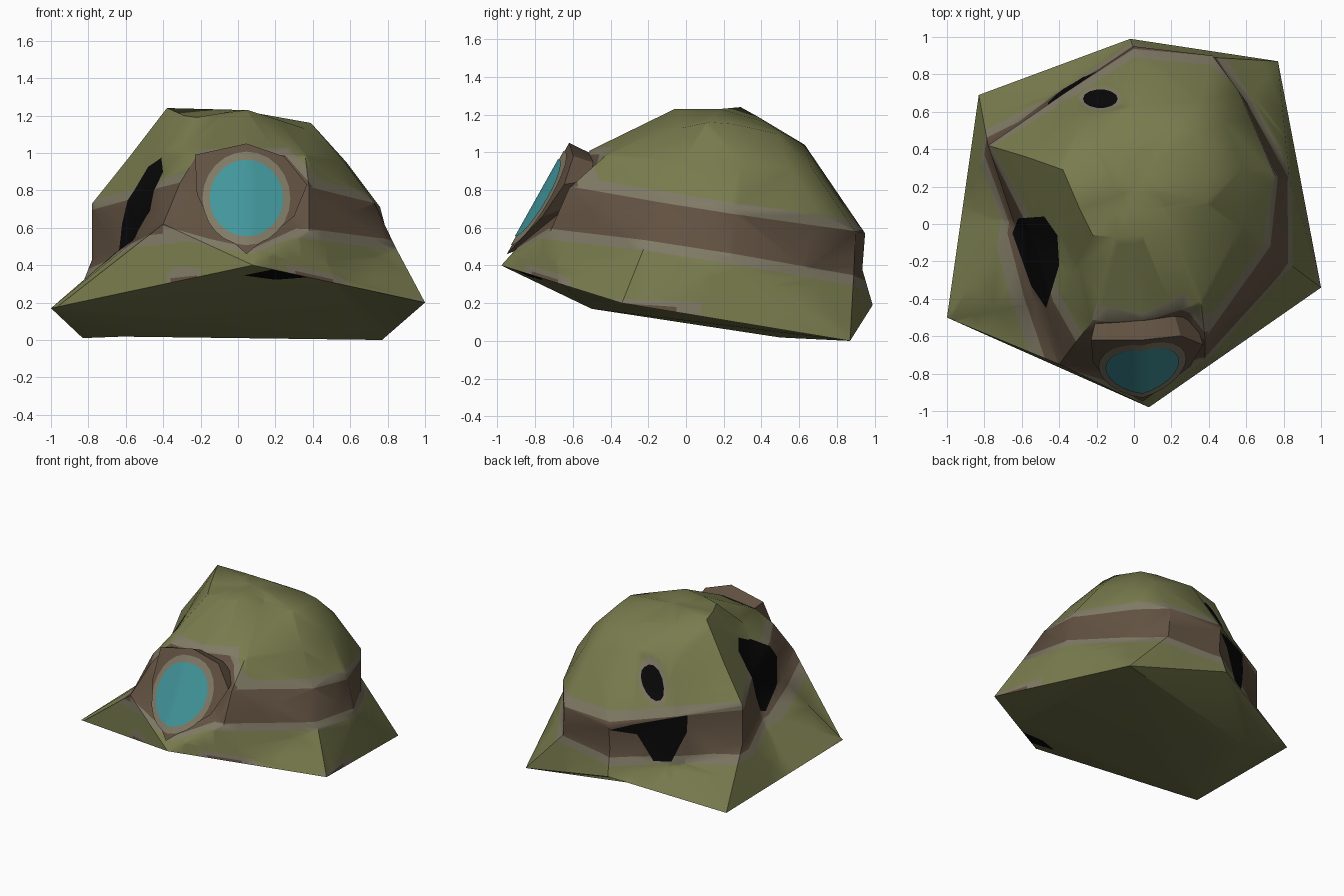
import bpy, bmesh, math
from mathutils import Vector

if "Cube" in bpy.data.objects:
    bpy.data.objects.remove(bpy.data.objects["Cube"])


def material(name, rgb):
    m = bpy.data.materials.new(name)
    m.diffuse_color = [(c / 255 / 12.92 if c < 11 else ((c / 255 + .055) / 1.055) ** 2.4) for c in rgb] + [1]
    m.use_nodes = True
    m.node_tree.nodes["Principled BSDF"].inputs["Base Color"].default_value = m.diffuse_color
    return m


MATS = [material("olive", (121, 124, 78)), material("brown", (97, 81, 65)),
        material("tan", (128, 122, 101)), material("teal", (66, 150, 156)),
        material("black", (8, 8, 8))]
OLIVE, BROWN, TAN, TEAL, BLACK = range(5)


def finish(name, bm, angle=40):
    me = bpy.data.meshes.new(name)
    bm.to_mesh(me)
    bm.free()
    for m in MATS:
        me.materials.append(m)
    ob = bpy.data.objects.new(name, me)
    bpy.context.collection.objects.link(ob)
    bpy.ops.object.select_all(action='DESELECT')
    ob.select_set(True)
    bpy.context.view_layer.objects.active = ob
    bpy.ops.object.shade_smooth_by_angle(angle=math.radians(angle))
    return ob


def cut(bm, faces, co, no):
    """Slice faces by a plane and return all resulting faces."""
    geom = set(faces)
    for f in faces:
        geom.update(f.edges)
        geom.update(f.verts)
    res = bmesh.ops.bisect_plane(bm, geom=list(geom), dist=1e-5, plane_co=co, plane_no=no)
    return list({g for g in res['geom'] if isinstance(g, bmesh.types.BMFace)})


def paint_patch(bm, poly, axis, side, mat, keep=lambda f: True):
    """Cut a convex outline, seen along one axis, into the surface and colour it."""
    a, b = [i for i in range(3) if i != axis]
    bm.normal_update()
    faces = [f for f in bm.faces if f.normal[axis] * side > .03 and keep(f)]
    mid = [sum(p[i] for p in poly) / len(poly) for i in (0, 1)]
    for p, q in zip(poly, poly[1:] + poly[:1]):
        co, no, ctr = Vector(), Vector(), Vector()
        co[a], co[b] = p
        no[a], no[b] = q[1] - p[1], p[0] - q[0]
        ctr[a], ctr[b] = mid
        if no.dot(ctr - co) < 0:
            no.negate()
        faces = [f for f in cut(bm, faces, co, no.normalized())
                 if no.dot(f.calc_center_median() - co) > 0]
    for f in faces:
        f.material_index = mat


def ellipse(cx, cy, rx, ry, n=14):
    return [(cx + rx * math.cos(2 * math.pi * i / n), cy + ry * math.sin(2 * math.pi * i / n)) for i in range(n)]


# Hat body: brim corners, then lower band, upper band and crown rings
corners = [(.08, -.98, .40), (1, -.34, .20), (.77, .87, 0), (-.02, .99, .19), (-.83, .69, .01), (-1, -.5, .17)]
brim = []
for p, q, t in zip(corners, corners[1:] + corners[:1], (.5, .1, .5, .5, .5, .03)):
    brim += [Vector(p), Vector(p).lerp(Vector(q), t)]
lower = [(.08, -.80, .60), (.38, -.72, .58), (.84, -.22, .50), (.83, .25, .44), (.61, .64, .38), (.43, .89, .36),
         (0, .935, .38), (-.42, .70, .27), (-.78, .42, .43), (-.64, 0, .48), (-.53, -.42, .55), (-.40, -.75, .62)]
upper = [(.08, -.62, .80), (.38, -.62, .81), (.73, -.12, .73), (.76, .25, .71), (.56, .71, .68), (.42, .90, .58),
         (0, .95, .57), (-.40, .68, .64), (-.78, .42, .73), (-.55, -.05, .75), (-.44, -.42, .80), (-.31, -.63, .84)]
crown = [(.05, -.51, 1.01), (.36, -.43, .98), (.57, -.02, .95), (.58, .3, .95), (.48, .55, .91), (.36, .66, .93),
         (0, .63, 1.04), (-.28, .55, 1.04), (-.58, .36, .98), (-.41, -.02, 1.0), (-.33, -.26, .98), (-.23, -.53, .97)]
top = [(.05, -.06, 1.23), (.36, -.02, 1.13), (.39, .12, 1.16), (.39, .25, 1.15), (.34, .48, 1.10), (.22, .50, 1.11),
       (.03, .42, 1.16), (-.2, .38, 1.19), (-.38, .29, 1.24), (-.29, .08, 1.20), (-.22, -.06, 1.19), (-.1, -.07, 1.21)]

bm = bmesh.new()
rings = [[bm.verts.new(p) for p in ring] for ring in (brim, lower, upper, crown, top)]
for r0, r1 in zip(rings, rings[1:]):
    for i in range(12):
        j = (i + 1) % 12
        bm.faces.new((r0[i], r0[j], r1[j], r1[i]))
peak = bm.verts.new((0, .18, 1.23))
for i in range(12):
    bm.faces.new((rings[-1][i], rings[-1][(i + 1) % 12], peak))

# Underside: folded around two low points near the back left
b = rings[0]
dip_a, dip_b = bm.verts.new((-.62, .5, .018)), bm.verts.new((-.47, .3, .06))
for loop in ((b[10], b[11], b[0], b[1], b[2], b[3], b[4]), (b[10], b[4], dip_b), (b[10], dip_b, dip_a),
             (b[10], dip_a, b[8], b[9]), (dip_a, dip_b, b[4]), (dip_a, b[4], b[5], b[6]),
             (dip_a, b[6], b[7], b[8])):
    bm.faces.new(loop)
bmesh.ops.triangulate(bm, faces=bm.faces[:])
bmesh.ops.recalc_face_normals(bm, faces=bm.faces[:])


def topside(f):
    return f.normal.z > -.2


def front_slope(f):
    return topside(f) and f.normal.y < -.35


def underside(f):
    return f.normal.z < -.5


# Slanted hat band with a pale border above and below
base, rise = Vector((-.04, .155, 1)), Vector((.03, .155, 1))
levels = ((base, .41), (base, .468), (rise, .735), (rise, .795))
bm.normal_update()
for tilt, h in levels:
    cut(bm, [f for f in bm.faces if not underside(f)], Vector((0, 0, h)), tilt.normalized())
bm.normal_update()
for f in bm.faces:
    c = f.calc_center_median()
    above = sum(tilt.dot(c) > h for tilt, h in levels)
    if not underside(f) and not (c.y < -.86 and c.z < .46):
        f.material_index = (OLIVE, TAN, BROWN, TAN, OLIVE)[above]

# Band colour spreading above and below the badge
paint_patch(bm, [(-.42, .84), (-.25, 1.02), (.27, 1.03), (.44, .85), (0, .7)], 1, -1, TAN, front_slope)
paint_patch(bm, [(-.38, .82), (-.22, .98), (.25, .99), (.40, .82), (0, .68)], 1, -1, BROWN, front_slope)
paint_patch(bm, [(-.40, .57), (-.15, .50), (.08, .46), (.32, .56), (.32, .7), (-.40, .7)], 1, -1, TAN, front_slope)
paint_patch(bm, [(-.40, .61), (-.15, .54), (.08, .49), (.32, .60), (.32, .7), (-.40, .7)], 1, -1, BROWN, front_slope)

# Dark worn patches: left side, back of crown, back of band, under the front brim
paint_patch(bm, [(-.62, .03), (-.48, .04), (-.41, -.06), (-.40, -.22), (-.47, -.45), (-.55, -.33), (-.65, -.05)],
            2, 1, BLACK)
paint_patch(bm, ellipse(-.18, .67, .115, .068), 2, 1, TAN)
paint_patch(bm, ellipse(-.18, .67, .093, .05), 2, 1, BLACK)
paint_patch(bm, [(-.12, .57), (-.46, .65), (-.46, .52), (-.38, .30), (-.27, .30)], 1, 1, BLACK, topside)
paint_patch(bm, [(0, .53), (-.13, .57), (-.2, .49)], 1, 1, BLACK, topside)
paint_patch(bm, [(.03, .345), (.2, .38), (.37, .335), (.2, .322)], 1, -1, BLACK, underside)

# Faded marks along the front and right edges of the brim
paint_patch(bm, [(-.38, .36), (-.33, .39), (-.2, .385), (-.2, .3), (-.38, .28)], 1, -1, TAN, topside)
paint_patch(bm, [(-.36, .33), (-.22, .345), (-.22, .3), (-.36, .28)], 1, -1, BROWN, topside)
paint_patch(bm, [(-.85, .41), (-.62, .335), (-.60, .25), (-.85, .3)], 0, 1, TAN, topside)
paint_patch(bm, [(-.82, .37), (-.68, .325), (-.68, .25), (-.82, .3)], 0, 1, BROWN, topside)
paint_patch(bm, [(-.38, .225), (.08, .205), (.08, .1), (-.38, .1)], 0, 1, TAN, topside)
paint_patch(bm, [(-.34, .2), (-.05, .18), (-.05, .1), (-.34, .1)], 0, 1, BROWN, topside)
finish("hat_body", bm)

# Front badge: a tilted plate with a vertical fold, wedged into the crown
FOLD = .045


def on_badge(x, z, lift=0):
    bend = .3 * max(0, x - FOLD) + .12 * max(0, FOLD - x)
    return Vector((x, -.62 - .56 * (1.05 - z) + bend - lift, z + lift * .5))


def folded(bm, verts, i, j):
    """Two faces meeting on the fold between corners i and j."""
    return [bm.faces.new(verts[i:j + 1]), bm.faces.new(verts[j:] + verts[:i + 1])]


outline = [(-.23, .99), (FOLD, 1.05), (.25, .98), (.37, .83), (.30, .66), (FOLD, .46), (-.15, .63), (-.22, .78)]
bm = bmesh.new()
front = [bm.verts.new(on_badge(x, z)) for x, z in outline]
back = [bm.verts.new((x * .85, -.47, z * .55 + .40)) for x, z in outline]
folded(bm, front, 1, 5)
bm.faces.new(back[::-1])
for i in range(len(front)):
    j = (i + 1) % len(front)
    bm.faces.new((front[i], back[i], back[j], front[j]))
bmesh.ops.recalc_face_normals(bm, faces=bm.faces[:])
for f in bm.faces:
    f.material_index = BROWN
finish("badge", bm, 25)

# Pale rim and teal disc on the badge
for name, rx, rz, lift, mat in (("badge_rim", .235, .25, .004, TAN), ("badge_disc", .197, .205, .008, TEAL)):
    bm = bmesh.new()
    verts = [bm.verts.new(on_badge(x, z, lift)) for x, z in ellipse(FOLD, .755, rx, rz, 24)]
    for f in folded(bm, verts, 6, 18):
        f.material_index = mat
        f.normal_update()
        if f.normal.y > 0:
            f.normal_flip()
    finish(name, bm)
